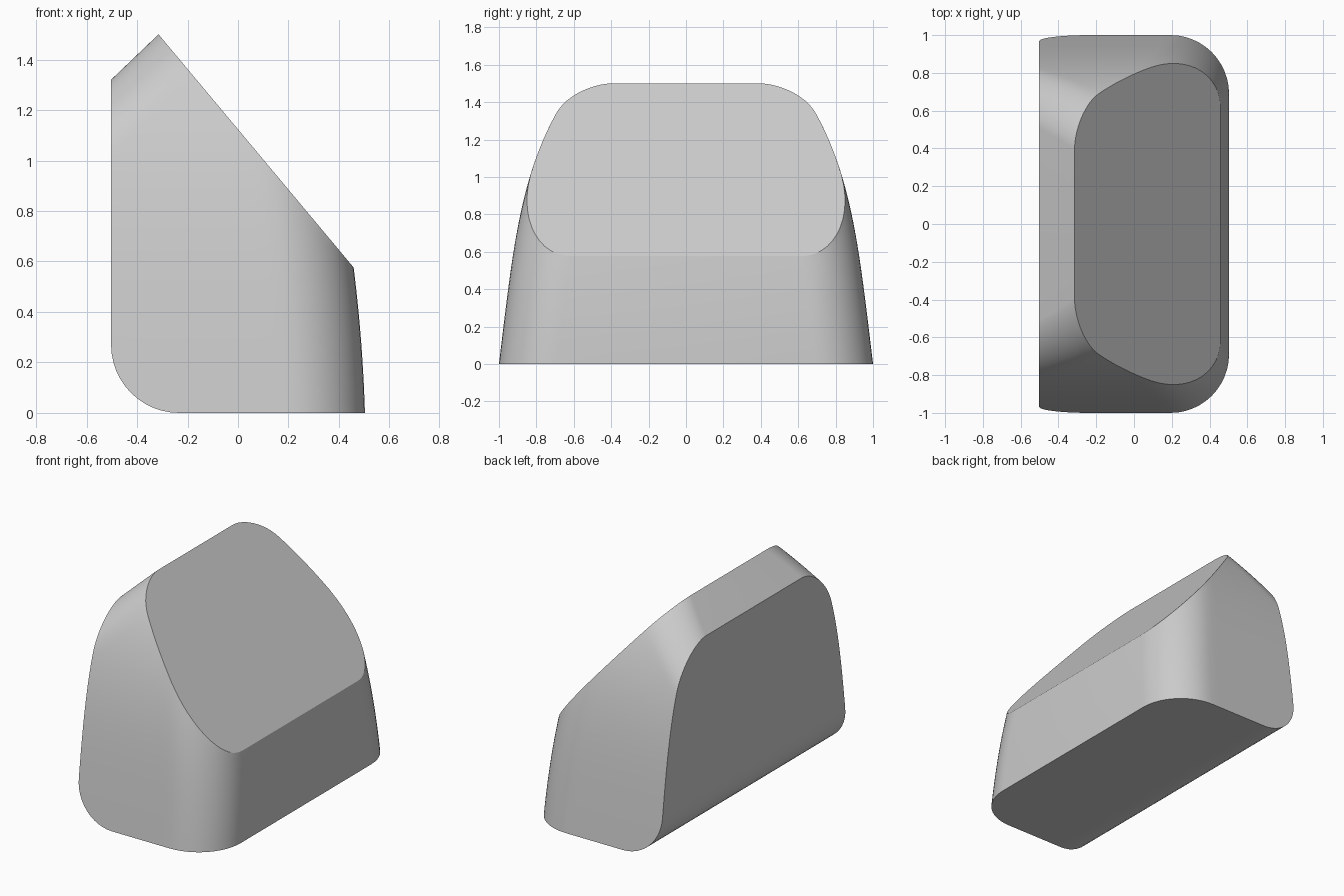
import bpy, bmesh, math
from mathutils import Vector

if "Cube" in bpy.data.objects:
    bpy.data.objects.remove(bpy.data.objects["Cube"])

HX, R_FRONT, R_TOP, R_BASE = 0.503, 0.31, 0.20, 0.27
ROWS, ARC = 44, 12
CHAMFER = 0.18 / 0.188          # slope of the small rear chamfer


def side(z):                    # half width of the bowed side at height z
    return 1 - 0.12 * z - 0.045 * z ** 4


def front(z):                   # x of the bowed front face at height z
    return HX - 0.03 * z - 0.083 * z * z


def rear_top(x):                # height of the chamfer plane
    return 1.32 + (x + HX) * CHAMFER


def surface_point(x0, v):
    # rounded lower rear edge and chamfered upper rear edge bound each column
    k = max(0.0, (R_BASE - HX) - x0)
    low = R_BASE - math.sqrt(max(0.0, R_BASE ** 2 - k * k))
    z = low + v * (min(rear_top(x0), 1.55) - low)
    x = x0 if x0 < -0.1 else -0.1 + (x0 + 0.1) * (front(z) + 0.1) / (HX + 0.1)
    y = side(z)
    # upright front corner rounding
    d = min(R_FRONT, max(0.0, R_FRONT - (front(z) - x)))
    y += math.sqrt(R_FRONT ** 2 - d * d) - R_FRONT
    # rounding between side and chamfer
    d = (z - rear_top(x)) / math.hypot(1, CHAMFER) + R_TOP
    d = min(R_TOP, max(0.0, d))
    y += math.sqrt(R_TOP ** 2 - d * d) - R_TOP
    return x, y, z


# column positions, denser in the rounded areas
q = [i / ARC * math.pi / 2 for i in range(ARC + 1)]
x_a, x_b = R_BASE - HX, HX - R_FRONT
cols = [-HX + R_BASE * (1 - math.cos(a)) for a in q]
cols += [x_a + (x_b - x_a) * i / 8 for i in range(1, 8)]
cols += [x_b + R_FRONT * math.sin(a) for a in q]
rows = [math.sin(math.pi / 2 * j / ROWS) for j in range(ROWS + 1)]

# two mirrored sides
bm = bmesh.new()
grids = []
for s in (1, -1):
    g = []
    for c in cols:
        pts = [surface_point(c, v) for v in rows]
        g.append([bm.verts.new((x, s * y, z)) for x, y, z in pts])
    grids.append(g)
    for i in range(len(cols) - 1):
        for j in range(ROWS):
            bm.faces.new((g[i][j], g[i + 1][j], g[i + 1][j + 1], g[i][j + 1]))

# rear, base, front and chamfer join the sides
n = len(cols) - 1
rim = [(i, 0) for i in range(n)] + [(n, j) for j in range(ROWS)]
rim += [(i, ROWS) for i in range(n, 0, -1)] + [(0, j) for j in range(ROWS, 0, -1)]
A, B = grids
for (i, j), (k, l) in zip(rim, rim[1:] + rim[:1]):
    bm.faces.new((A[i][j], A[k][l], B[k][l], B[i][j]))

# large sloping flat face
cut = bmesh.ops.bisect_plane(
    bm, geom=bm.verts[:] + bm.edges[:] + bm.faces[:], dist=1e-6,
    plane_co=Vector((-0.315, 0, 1.5)), plane_no=Vector((0.92, 0, 0.77)).normalized(),
    clear_outer=True)
edges = [e for e in cut["geom_cut"] if isinstance(e, bmesh.types.BMEdge)]
bmesh.ops.edgeloop_fill(bm, edges=edges)
bmesh.ops.recalc_face_normals(bm, faces=bm.faces[:])

mesh = bpy.data.meshes.new("sloped_block")
bm.to_mesh(mesh)
bm.free()
obj = bpy.data.objects.new("sloped_block", mesh)
bpy.context.collection.objects.link(obj)
bpy.context.view_layer.objects.active = obj
obj.select_set(True)
bpy.ops.object.shade_smooth_by_angle(angle=math.radians(25))
